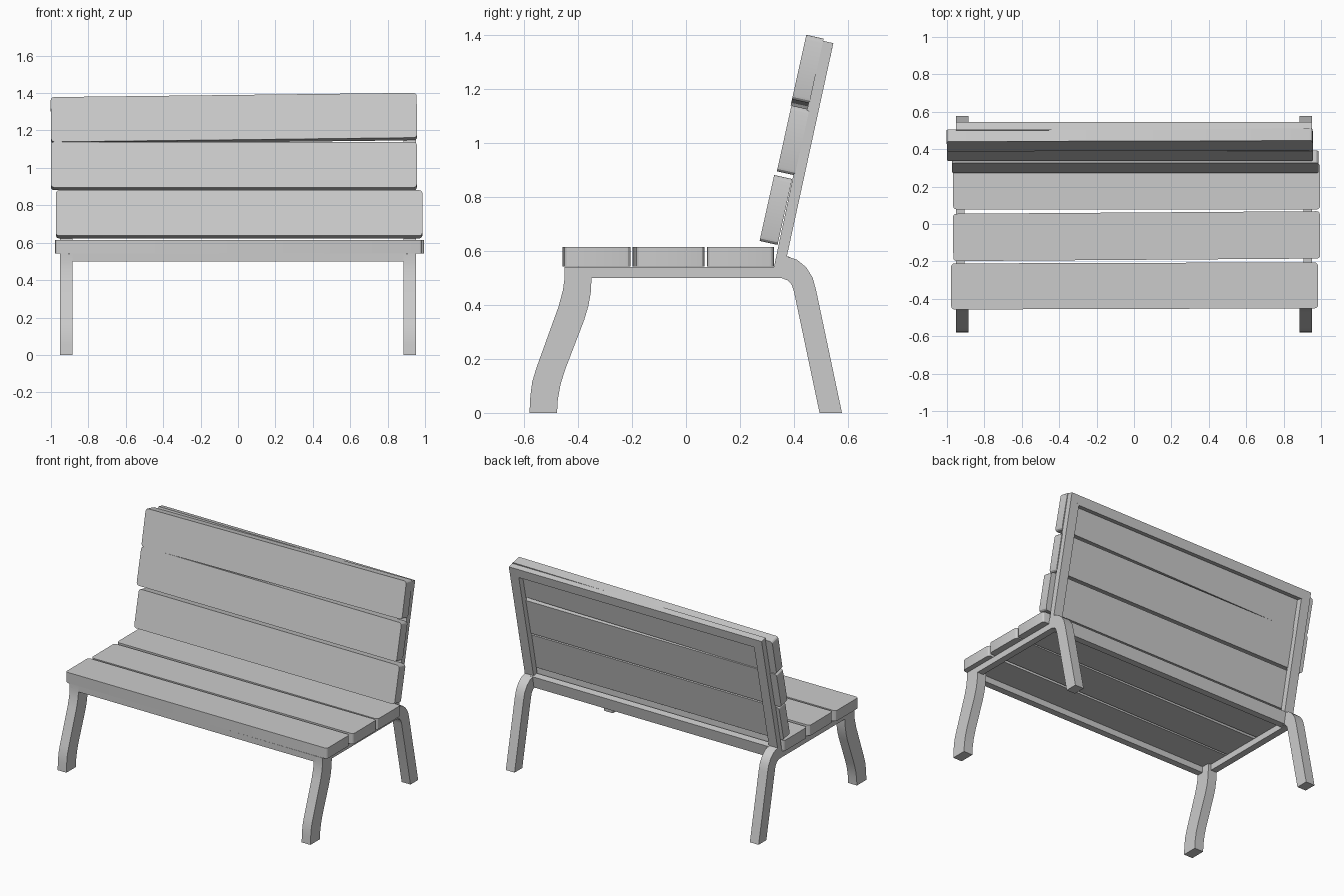
import bpy, bmesh, math
from mathutils import Matrix, Vector

if "Cube" in bpy.data.objects:
    bpy.data.objects.remove(bpy.data.objects["Cube"])

grey = bpy.data.materials.new("plain_grey")
grey.diffuse_color = (0.6, 0.6, 0.6, 1)
grey.use_nodes = True
grey.node_tree.nodes["Principled BSDF"].inputs["Base Color"].default_value = grey.diffuse_color
LEAN = math.atan(0.2215)


def finish(name, bm):
    bmesh.ops.recalc_face_normals(bm, faces=bm.faces)
    mesh = bpy.data.meshes.new(name)
    bm.to_mesh(mesh)
    bm.free()
    mesh.materials.append(grey)
    obj = bpy.data.objects.new(name, mesh)
    bpy.context.collection.objects.link(obj)
    bpy.context.view_layer.objects.active = obj
    for o in bpy.context.selected_objects:
        o.select_set(False)
    obj.select_set(True)
    bpy.ops.object.shade_smooth_by_angle(angle=math.radians(25))
    return obj


def extrude_profile(name, points, x0, x1):
    """Solid with a (y, z) outline, running from x0 to x1."""
    bm = bmesh.new()
    face = bm.faces.new([bm.verts.new((x0, y, z)) for y, z in points])
    side = bmesh.ops.extrude_face_region(bm, geom=[face])
    verts = [v for v in side["geom"] if isinstance(v, bmesh.types.BMVert)]
    bmesh.ops.translate(bm, verts=verts, vec=(x1 - x0, 0, 0))
    return finish(name, bm)


def plank(name, centre, size, pitch=0.0, spin=0.0):
    """Board with rounded outline corners, spun in its own plane, then pitched."""
    bm = bmesh.new()
    bmesh.ops.create_cube(bm, size=1)
    bmesh.ops.scale(bm, verts=bm.verts, vec=size)
    corners = [e for e in bm.edges
               if abs(e.verts[0].co.z - e.verts[1].co.z) > 0.01]
    bmesh.ops.bevel(bm, geom=corners, offset=0.018, segments=3,
                    profile=0.5, affect='EDGES')
    place = (Matrix.Translation(centre) @ Matrix.Rotation(pitch, 4, 'X')
             @ Matrix.Rotation(spin, 4, 'Z'))
    bmesh.ops.transform(bm, matrix=place, verts=bm.verts)
    return finish(name, bm)


front_leg = [(-0.45, 0.54), (-0.45, 0.50), (-0.456, 0.455), (-0.472, 0.395),
             (-0.555, 0.165), (-0.570, 0.115), (-0.577, 0.06), (-0.58, 0),
             (-0.478, 0), (-0.475, 0.05), (-0.465, 0.105), (-0.448, 0.16),
             (-0.377, 0.345), (-0.362, 0.395), (-0.353, 0.445), (-0.35, 0.50),
             (-0.35, 0.54)]
rear_leg = [(0.33, 0.50), (0.355, 0.499), (0.378, 0.491), (0.392, 0.474),
            (0.40, 0.45), (0.495, 0), (0.578, 0), (0.482, 0.455),
            (0.469, 0.502), (0.445, 0.54), (0.412, 0.567), (0.372, 0.581),
            (0.335, 0.54)]
upright = [(0.326, 0.54), (0.365, 0.54), (0.546, 1.37), (0.503, 1.38)]

# Legs, side rails and back uprights, on both sides
for s, side in ((-1, "left"), (1, "right")):
    outer, inner = s * 0.951, s * 0.885
    extrude_profile("front_leg_" + side, front_leg, outer, inner)
    extrude_profile("rear_leg_" + side, rear_leg, outer, inner)
    extrude_profile("back_upright_" + side, upright, outer, inner)
    extrude_profile("seat_side_rail_" + side,
                    [(-0.45, 0.50), (0.37, 0.50), (0.37, 0.541), (-0.45, 0.541)],
                    outer, s * 0.906)

# Cross rails of the seat and the back
W = 0.9
extrude_profile("seat_front_rail",
                [(-0.45, 0.50), (-0.405, 0.50), (-0.405, 0.541), (-0.45, 0.541)],
                -W, W)
extrude_profile("seat_rear_rail",
                [(0.325, 0.50), (0.37, 0.50), (0.385, 0.578), (0.34, 0.585)],
                -W, W)
extrude_profile("back_top_rail",
                [(0.490, 1.318), (0.533, 1.309), (0.546, 1.37), (0.503, 1.38)],
                -W, W)

# Seat planks
plank("seat_plank_front", (0.003, -0.331, 0.579), (1.962, 0.246, 0.072), spin=0.003)
plank("seat_plank_middle", (0.014, -0.065, 0.579), (1.962, 0.253, 0.072), spin=0.007)
plank("seat_plank_rear", (0.014, 0.202, 0.579), (1.962, 0.248, 0.072))

# Back planks, leaning with the uprights
tilt = math.pi / 2 - LEAN
plank("back_plank_lower", (0.006, 0.333, 0.752), (1.96, 0.25, 0.068), tilt)
plank("back_plank_middle", (-0.022, 0.397, 1.01), (1.957, 0.25, 0.068), tilt)
plank("back_plank_upper", (-0.022, 0.449, 1.263), (1.957, 0.245, 0.066), tilt, 0.012)
